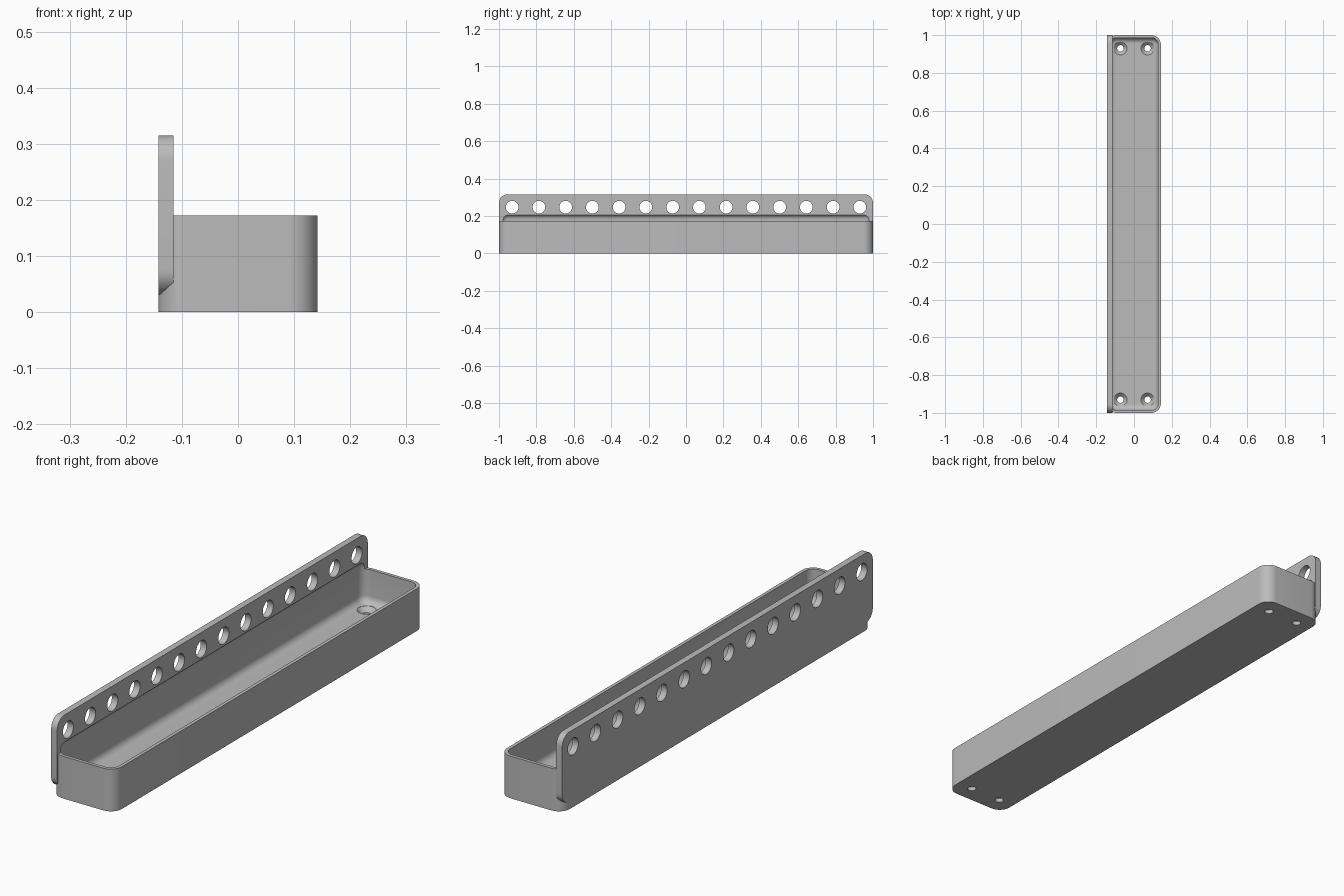
import bpy
import bmesh
from math import pi, sin, cos
from mathutils import Matrix, Vector

if "Cube" in bpy.data.objects:
    bpy.data.objects.remove(bpy.data.objects["Cube"], do_unlink=True)

HALF_W, HALF_L = 0.142, 1.0
TRAY_H, TOP = 0.172, 0.315
WALL, FLOOR, PLATE_T = 0.014, 0.035, 0.027

grey = bpy.data.materials.new("plain grey")
grey.use_nodes = True
grey.diffuse_color = (0.5, 0.5, 0.5, 1)
grey.node_tree.nodes["Principled BSDF"].inputs["Base Color"].default_value = (0.5, 0.5, 0.5, 1)


def outline(hx, hy, r, steps=10):
    """Rounded rectangle; a circle when hx = hy = r."""
    pts = []
    for q, (sx, sy) in enumerate([(1, 1), (-1, 1), (-1, -1), (1, -1)]):
        for i in range(steps + 1):
            a = (q + i / steps) * pi / 2
            pts.append((sx * (hx - r) + r * cos(a), sy * (hy - r) + r * sin(a)))
    return pts


def loft(bm, rings, matrix=Matrix()):
    """Closed solid through (hx, hy, radius, height) rings."""
    loops = [[bm.verts.new(matrix @ Vector((x, y, z))) for x, y in outline(hx, hy, r)]
             for hx, hy, r, z in rings]
    for a, b in zip(loops, loops[1:]):
        for i in range(len(a)):
            j = (i + 1) % len(a)
            bm.faces.new((a[i], a[j], b[j], b[i]))
    bm.faces.new(loops[0][::-1])
    bm.faces.new(loops[-1])


def make(name, solids):
    bm = bmesh.new()
    for rings, matrix in solids:
        loft(bm, rings, matrix)
    bmesh.ops.remove_doubles(bm, verts=bm.verts, dist=1e-5)
    bmesh.ops.recalc_face_normals(bm, faces=bm.faces)
    mesh = bpy.data.meshes.new(name)
    bm.to_mesh(mesh)
    bm.free()
    mesh.materials.append(grey)
    ob = bpy.data.objects.new(name, mesh)
    bpy.context.collection.objects.link(ob)
    return ob


def combine(target, other, operation):
    mod = target.modifiers.new(operation, 'BOOLEAN')
    mod.object, mod.operation, mod.solver = other, operation, 'EXACT'
    bpy.context.view_layer.objects.active = target
    bpy.ops.object.modifier_apply(modifier=mod.name)
    bpy.data.objects.remove(other, do_unlink=True)


# Local x, y, z of a sideways solid become world y, z, x
sideways = Matrix(((0, 0, 1, 0), (1, 0, 0, 0), (0, 1, 0, 0), (0, 0, 0, 1)))

# Tray body with rounded upright corners
tray = make("tray_with_back_plate",
            [([(HALF_W, HALF_L, 0.05, 0), (HALF_W, HALF_L, 0.05, TRAY_H)], Matrix())])

# Tall back plate, rounded at its four corners
plate_low = 0.03
plate_mid, plate_half = (TOP + plate_low) / 2, (TOP - plate_low) / 2
plate = make("back_plate", [([(HALF_L, plate_half, 0.045, -HALF_W),
                              (HALF_L, plate_half, 0.045, -HALF_W + PLATE_T)],
                             Matrix.Translation((0, 0, plate_mid)) @ sideways)])
combine(tray, plate, 'UNION')

# Hollow with filleted floor and a filleted undercut in the plate
fillet, ceiling = 0.03, 0.21
angles = [i / 8 * pi / 2 for i in range(9)]
profile = [(fillet * (1 - sin(a)), FLOOR + fillet * (1 - cos(a))) for a in angles]
profile += [(fillet * (1 - cos(a)), ceiling - fillet * (1 - sin(a))) for a in angles]
cavity = make("cavity", [([(HALF_W - WALL - d, HALF_L - WALL - d, 0.036 - d, z)
                           for d, z in profile], Matrix())])
combine(tray, cavity, 'DIFFERENCE')

# Row of round holes along the back plate
r = 0.034
row = [([(r, r, r, -0.2), (r, r, r, -0.08)],
        Matrix.Translation((0, (i - 6.5) * 0.143, 0.247)) @ sideways) for i in range(14)]
combine(tray, make("plate_holes", row), 'DIFFERENCE')

# Countersunk screw holes near the floor corners
rings = [(s, s, s, z) for s, z in
         ((0.017, -0.02), (0.017, FLOOR - 0.018), (0.035, FLOOR), (0.035, FLOOR + 0.03))]
screws = [(rings, Matrix.Translation((x, y, 0))) for x in (-0.072, 0.072) for y in (-0.93, 0.93)]
combine(tray, make("screw_holes", screws), 'DIFFERENCE')

# Smooth curves, crisp edges
bpy.ops.object.select_all(action='DESELECT')
tray.select_set(True)
bpy.context.view_layer.objects.active = tray
bpy.ops.object.shade_smooth_by_angle(angle=pi / 6)
